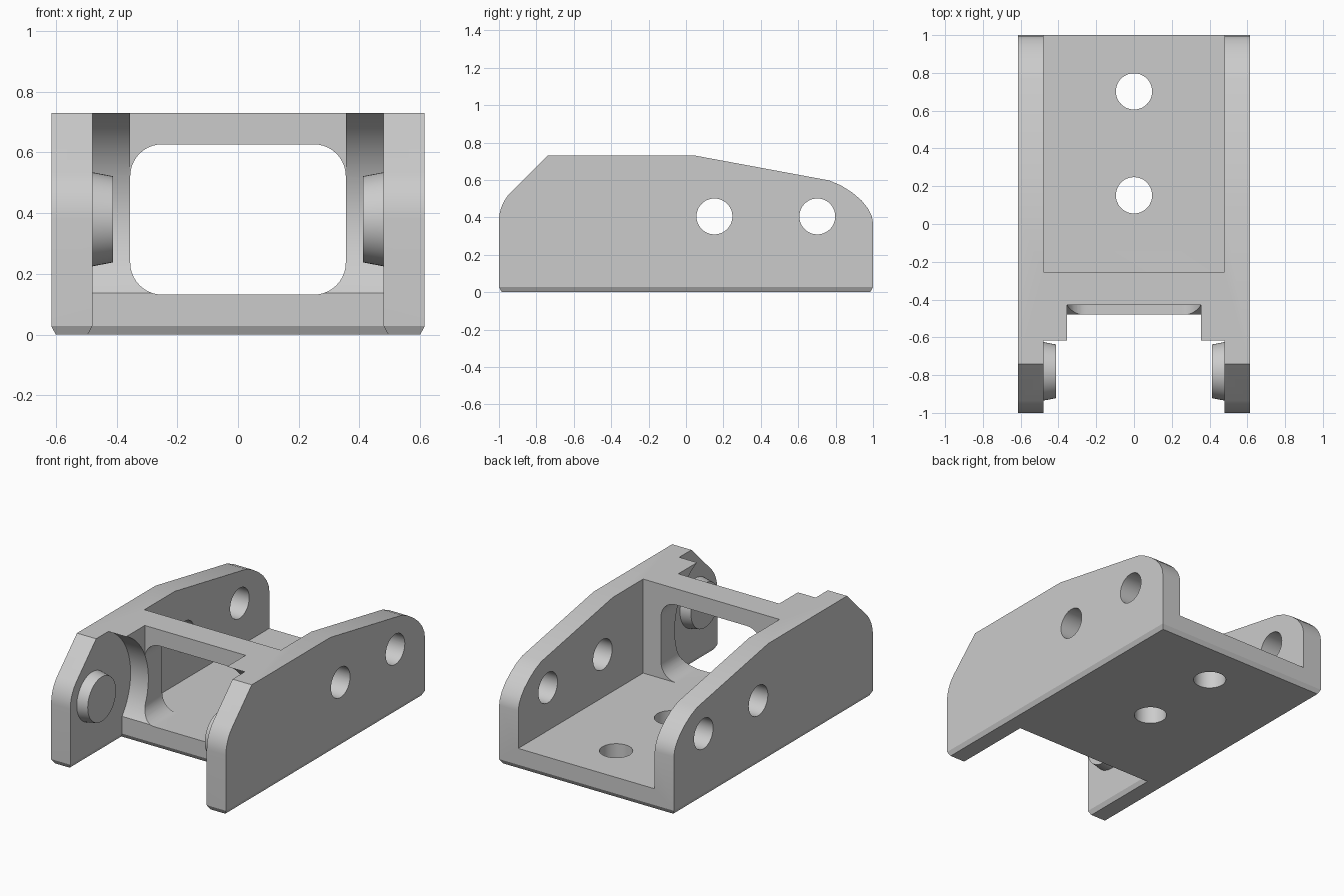
import bpy, bmesh
from math import sin, cos, pi, radians
from mathutils import Vector

if "Cube" in bpy.data.objects:
    bpy.data.objects.remove(bpy.data.objects["Cube"], do_unlink=True)

grey = bpy.data.materials.new("light grey")
grey.use_nodes = True
grey.diffuse_color = (0.6, 0.6, 0.6, 1)
grey.node_tree.nodes["Principled BSDF"].inputs["Base Color"].default_value = (0.6, 0.6, 0.6, 1)

PIN_Y, PIN_Z = -0.78, 0.38
INNER, OUTER, WINDOW_X, FLOOR = 0.48, 0.615, 0.355, 0.132


def arc(cx, cy, r, start, end, n=10):
    angles = [radians(start + (end - start) * i / n) for i in range(n + 1)]
    return [(cx + r * cos(a), cy + r * sin(a)) for a in angles]


def loft(name, lower, upper):
    """Solid between two matching rings of 3D points."""
    bm = bmesh.new()
    a = [bm.verts.new(p) for p in lower]
    b = [bm.verts.new(p) for p in upper]
    bm.faces.new(a)
    bm.faces.new(b)
    for i in range(len(a)):
        j = (i + 1) % len(a)
        bm.faces.new((a[i], a[j], b[j], b[i]))
    bmesh.ops.recalc_face_normals(bm, faces=bm.faces)
    mesh = bpy.data.meshes.new(name)
    bm.to_mesh(mesh)
    bm.free()
    mesh.materials.append(grey)
    ob = bpy.data.objects.new(name, mesh)
    bpy.context.collection.objects.link(ob)
    return ob


def prism(name, points, axis, lo, hi):
    """Extrude a 2D outline along an axis."""
    place = {"x": lambda p, t: (t, p[0], p[1]),
             "y": lambda p, t: (p[0], t, p[1]),
             "z": lambda p, t: (p[0], p[1], t)}[axis]
    return loft(name, [place(p, lo) for p in points], [place(p, hi) for p in points])


def box(name, x, y0, y1, z0, z1):
    return prism(name, [(-x, y0), (x, y0), (x, y1), (-x, y1)], "z", z0, z1)


def circle(cx, cy, r, n=48):
    return arc(cx, cy, r, 0, 360, n)[:-1]


def combine(target, tool, operation="DIFFERENCE"):
    mod = target.modifiers.new("cut", "BOOLEAN")
    mod.operation, mod.object, mod.solver = operation, tool, "EXACT"
    graph = bpy.context.evaluated_depsgraph_get()
    mesh = bpy.data.meshes.new_from_object(target.evaluated_get(graph))
    target.modifiers.clear()
    target.data = mesh
    bpy.data.objects.remove(tool, do_unlink=True)


def smooth(ob):
    bpy.ops.object.select_all(action="DESELECT")
    ob.select_set(True)
    bpy.context.view_layer.objects.active = ob
    bpy.ops.object.shade_smooth_by_angle(angle=radians(20))


# Fork-shaped plan with a chamfered bottom edge, inset by a fixed amount
def plan(d):
    o, i = OUTER - d, INNER + d
    return [(-o, -1 + d), (-i, -1 + d), (-i, -0.48 + d), (i, -0.48 + d),
            (i, -1 + d), (o, -1 + d), (o, 1 - d), (-o, 1 - d)]


bracket = loft("bracket_body", [(x, y, 0) for x, y in plan(0.015)],
               [(x, y, 0.028) for x, y in plan(0)])
upper = prism("upper", plan(0), "z", 0.028, 0.9)
combine(bracket, upper, "UNION")

# Overhanging upper corners, then the round clearance about the pins
combine(bracket, box("overhang", 0.55, -0.7, -0.35, 0.5, 0.85), "UNION")
combine(bracket, prism("clearance", circle(PIN_Y, PIN_Z, 0.386, 96), "x", -INNER, INNER))

# Recess in front of the cross beam, rear channel and rounded window
combine(bracket, box("beam_recess", WINDOW_X, -0.9, -0.43, 0.45, 1))
combine(bracket, box("rear_channel", INNER, -0.255, 1.2, FLOOR, 1))
r, top = 0.105, 0.627
wx = WINDOW_X - r
corners = (arc(wx, top - r, r, 0, 90) + arc(-wx, top - r, r, 90, 180)
           + arc(-wx, FLOOR + r, r, 180, 270) + arc(wx, FLOOR + r, r, 270, 360))
combine(bracket, prism("window", corners, "y", -0.7, -0.1))

# Side silhouette
nose = arc(PIN_Y, PIN_Z, 0.22, 180, 135, 8)
tail = [(0.767, 0.597), (0.83, 0.57), (0.89, 0.532), (0.94, 0.489),
        (0.975, 0.445), (0.994, 0.405), (1, 0.37)]
outline = ([(-1.1, -0.1), (-1.1, PIN_Z)] + nose + [(-0.74, 0.73), (0.05, 0.73)]
           + tail + [(1.1, 0.37), (1.1, -0.1)])
combine(bracket, prism("silhouette", outline, "x", -1, 1), "INTERSECT")

# Bolt holes through the sides and the floor
for y in (0.152, 0.702):
    combine(bracket, prism("side_hole", circle(y, 0.405, 0.096), "x", -1, 1))
    combine(bracket, prism("floor_hole", circle(0, y, 0.096), "z", -0.5, 0.5))
smooth(bracket)

# Tapered pivot pins on the inside of the front arms
for side, name in ((1, "left_pin"), (-1, "right_pin")):
    base = [(side * INNER, y, z) for y, z in circle(PIN_Y, PIN_Z, 0.155)]
    tip = [(side * 0.412, y, z) for y, z in circle(PIN_Y, PIN_Z, 0.142)]
    smooth(loft(name, base, tip))
